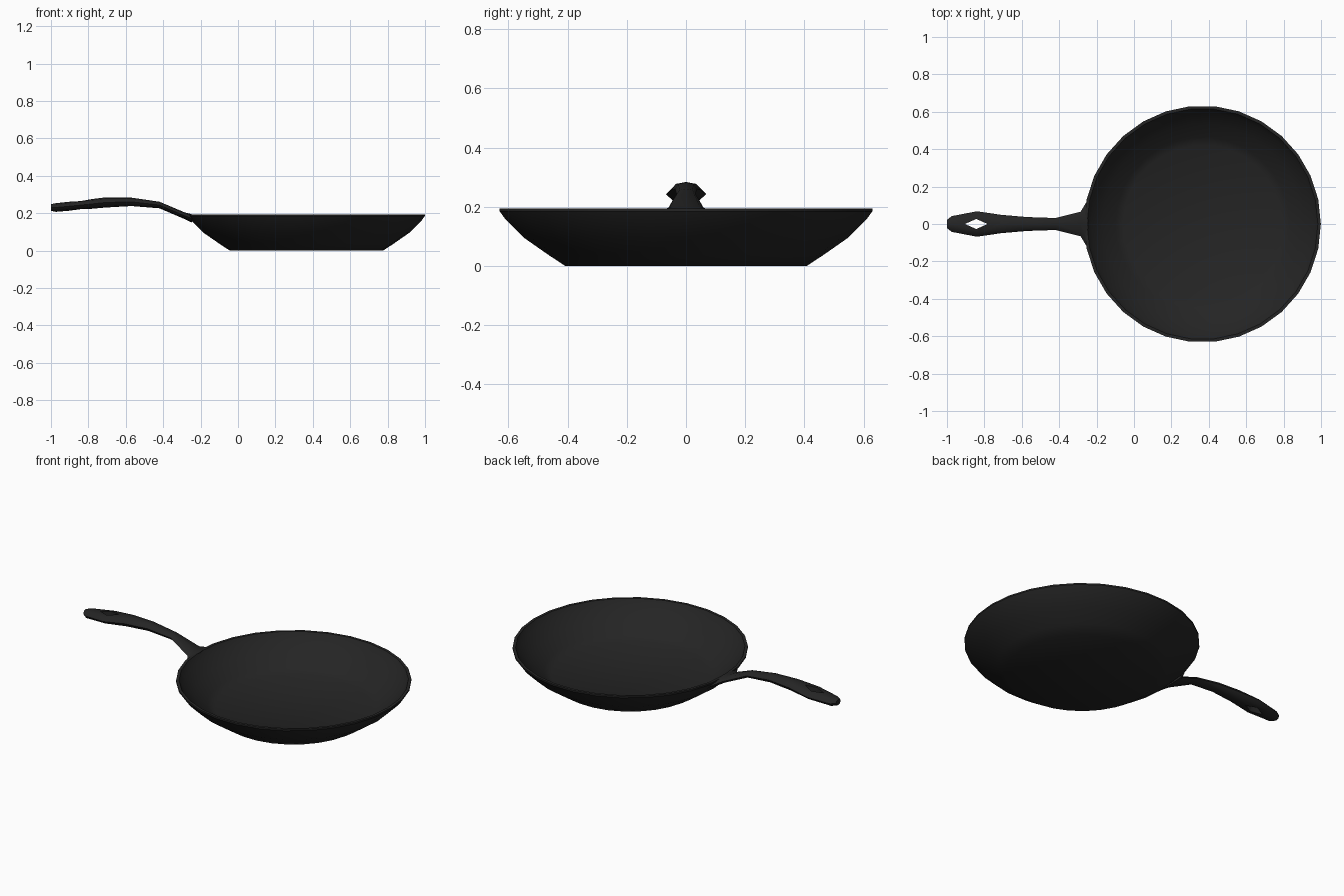
import bpy, bmesh, math

if "Cube" in bpy.data.objects:
    bpy.data.objects.remove(bpy.data.objects["Cube"])

iron = bpy.data.materials.new("black_iron")
iron.diffuse_color = (0.018, 0.018, 0.018, 1)
iron.use_nodes = True
iron.node_tree.nodes["Principled BSDF"].inputs["Base Color"].default_value = iron.diffuse_color


def loft(name, rings):
    """Skin a list of closed rings and cap both ends."""
    bm = bmesh.new()
    loops = [[bm.verts.new(p) for p in ring] for ring in rings]
    n = len(loops[0])
    for a, b in zip(loops, loops[1:]):
        for i in range(n):
            j = (i + 1) % n
            bm.faces.new((a[i], a[j], b[j], b[i]))
    bm.faces.new(loops[0][::-1])
    bm.faces.new(loops[-1])
    bmesh.ops.recalc_face_normals(bm, faces=bm.faces)
    mesh = bpy.data.meshes.new(name)
    bm.to_mesh(mesh)
    bm.free()
    mesh.materials.append(iron)
    ob = bpy.data.objects.new(name, mesh)
    bpy.context.collection.objects.link(ob)
    return ob


def smooth(ob, degrees):
    bpy.ops.object.select_all(action='DESELECT')
    ob.select_set(True)
    bpy.context.view_layer.objects.active = ob
    bpy.ops.object.shade_smooth_by_angle(angle=math.radians(degrees))


# Pan bowl: outer wall up, over the rim, inner wall down to the floor
CX, SIDES = 0.366, 30
profile = [(0.41, 0), (0.465, 0.036), (0.55, 0.095), (0.613, 0.157),
           (0.633, 0.185), (0.633, 0.194), (0.617, 0.194), (0.597, 0.16),
           (0.535, 0.107), (0.465, 0.05), (0.425, 0.028)]
bowl = loft("pan_bowl", [
    [(CX + r * math.cos(math.tau * i / SIDES), r * math.sin(math.tau * i / SIDES), z)
     for i in range(SIDES)] for r, z in profile])
smooth(bowl, 35)

# Handle: octagonal sections along x (x, half width, bottom z, top z)
section = [(1, .5), (.7, .88), (0, 1), (-.7, .88), (-1, .5), (-.7, .12), (0, 0), (.7, .12)]
stations = [(-1.0, 0.022, 0.213, 0.248), (-0.975, 0.042, 0.207, 0.253),
            (-0.84, 0.068, 0.218, 0.268), (-0.71, 0.049, 0.23, 0.284),
            (-0.57, 0.037, 0.238, 0.283), (-0.42, 0.032, 0.226, 0.261),
            (-0.285, 0.066, 0.168, 0.204), (-0.247, 0.13, 0.15, 0.194)]
handle = loft("handle", [
    [(x, w * y, lo + (hi - lo) * t) for y, t in section] for x, w, lo, hi in stations])

# Diamond hanging hole through the handle
diamond = [(-0.905, 0), (-0.843, -0.027), (-0.783, 0), (-0.843, 0.027)]
cutter = loft("hole_cutter", [[(x, y, z) for x, y in diamond] for z in (0.1, 0.4)])
cutter.hide_render = True
cut = handle.modifiers.new("hole", 'BOOLEAN')
cut.object = cutter
cut.operation = 'DIFFERENCE'
cut.solver = 'EXACT'
bpy.ops.object.select_all(action='DESELECT')
handle.select_set(True)
bpy.context.view_layer.objects.active = handle
bpy.ops.object.modifier_apply(modifier=cut.name)
bpy.data.objects.remove(cutter)
smooth(handle, 50)
